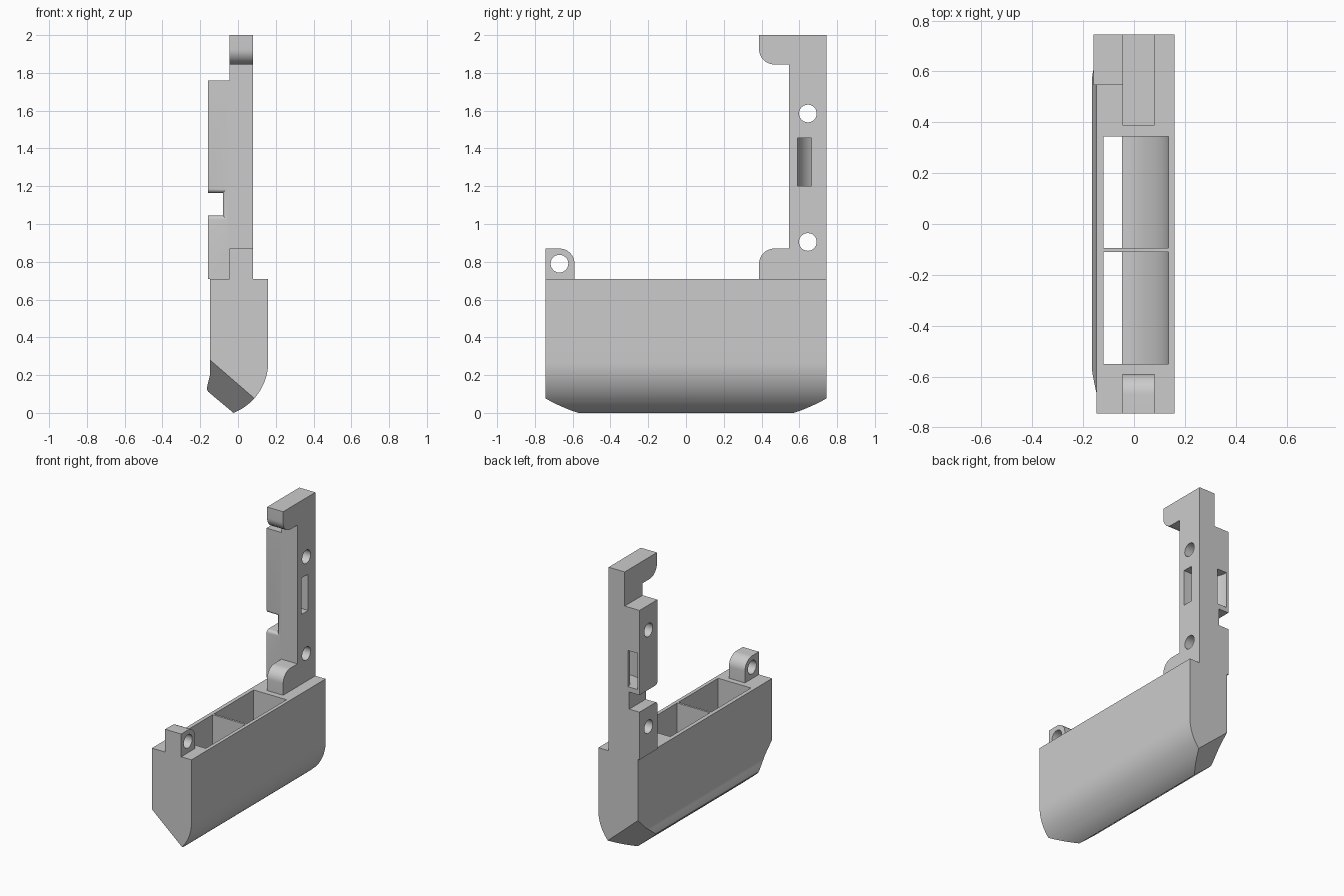
import bpy, bmesh, math
from mathutils import Vector

if "Cube" in bpy.data.objects:
    bpy.data.objects.remove(bpy.data.objects["Cube"])

grey = bpy.data.materials.new("plain grey")
grey.use_nodes = True
grey.diffuse_color = (0.6, 0.6, 0.6, 1)
grey.node_tree.nodes["Principled BSDF"].inputs["Base Color"].default_value = (0.6, 0.6, 0.6, 1)


def finish(name, bm):
    bmesh.ops.recalc_face_normals(bm, faces=bm.faces)
    mesh = bpy.data.meshes.new(name)
    bm.to_mesh(mesh)
    bm.free()
    mesh.materials.append(grey)
    ob = bpy.data.objects.new(name, mesh)
    bpy.context.collection.objects.link(ob)
    return ob


def loft(rings):
    """Closed solid through matching rings of points."""
    bm = bmesh.new()
    rows = [[bm.verts.new(p) for p in ring] for ring in rings]
    n = len(rows[0])
    bm.faces.new(rows[0])
    bm.faces.new(rows[-1])
    for r, s in zip(rows, rows[1:]):
        for i in range(n):
            j = (i + 1) % n
            bm.faces.new((r[i], r[j], s[j], s[i]))
    bmesh.ops.recalc_face_normals(bm, faces=bm.faces)
    return bm


def prism(axis, pts, a, b):
    """Extrude a 2D outline along an axis from a to b."""
    def place(p, t):
        v = list(p)
        v.insert("xyz".index(axis), t)
        return v
    return loft([[place(p, t) for p in pts] for t in (a, b)])


def arc(cx, cy, r, start, end, n=12):
    return [(cx + r * math.cos(math.radians(start + (end - start) * i / n)),
             cy + r * math.sin(math.radians(start + (end - start) * i / n)))
            for i in range(n + 1)]


def box(x0, x1, y0, y1, z0, z1):
    return prism("z", [(x0, y0), (x1, y0), (x1, y1), (x0, y1)], z0, z1)


def combine(ob, bm, operation="DIFFERENCE"):
    tool = finish("tool", bm)
    tool.hide_render = True
    mod = ob.modifiers.new("combine", "BOOLEAN")
    mod.operation, mod.solver, mod.object = operation, "EXACT", tool
    bpy.context.view_layer.objects.active = ob
    bpy.ops.object.modifier_apply(modifier=mod.name)
    bpy.data.objects.remove(tool)


def round_hole(ob, y, z):
    combine(ob, prism("x", arc(y, z, 0.047, 0, 345, 23), -0.3, 0.3))


END, TOP, BACK = 0.745, 0.71, 0.745
LEFT, RIGHT = -0.045, 0.08

# Body: keel-shaped profile with sloping bottom
profile = [(0.16, TOP), (-0.148, TOP), (-0.148, 0.2), (-0.156, 0.17), (-0.163, 0.14),
           (-0.165, 0.125), (-0.158, 0.112)]
profile += arc(-0.13, 0.27, 0.29, -68.6, 0, 20)
bm = prism("y", profile, -END, END)

# Sloping chamfer at both ends of the body
for side in (-1, 1):
    a, b, c = (Vector((x, side * y, z)) for x, y, z in
               ((-0.148, END, 0.28), (0.083, END, 0.08), (-0.024, 0.57, 0)))
    normal = (b - a).cross(c - a)
    if normal.z > 0:
        normal.negate()
    cut = bmesh.ops.bisect_plane(bm, geom=bm.verts[:] + bm.edges[:] + bm.faces[:],
                                 plane_co=a, plane_no=normal, clear_outer=True)
    edges = [e for e in cut["geom_cut"] if isinstance(e, bmesh.types.BMEdge)]
    bmesh.ops.holes_fill(bm, edges=edges, sides=0)
body = finish("body", bm)

# Two pockets with a curved inner wall, open at the sloping bottom
pocket = [(0.135, 0.8), (-0.12, 0.8), (-0.12, -0.1), (-0.05, -0.1)]
pocket += arc(-0.13, 0.27, 0.265, -72.4, 0, 16)
for y0, y1 in ((-0.55, -0.11), (-0.095, 0.345)):
    combine(body, prism("y", pocket, y0, y1))

# Front lug with pivot hole
outline = [(-END, TOP), (-END, 0.87)] + arc(-0.67, 0.79, 0.08, 90, 0) + [(-0.59, TOP)]
lug = finish("front_lug", prism("x", outline, LEFT, RIGHT))
round_hole(lug, -0.67, 0.79)

# Upright with rounded foot and top hook
outline = [(BACK, TOP), (BACK, 2), (0.387, 2)]
outline += arc(0.467, 1.925, 0.08, 180, 270) + [(0.546, 1.845), (0.546, 0.87)]
outline += arc(0.467, 0.79, 0.08, 90, 180) + [(0.387, TOP)]
upright = finish("upright", prism("x", outline, LEFT, RIGHT))

# Thicker side block
combine(upright, box(-0.16, 0, 0.546, BACK, TOP, 1.76), "UNION")

# Side notch, flared with a rounded lip at its front edge
lip = 0.022
rings = []
depths = [lip * (1 - math.cos(math.radians(a))) for a in range(0, 91, 15)]
for y, d in [(0.5, 0)] + [(0.546 + d, d) for d in depths] + [(0.8, lip)]:
    o = lip - math.sqrt(max(0, lip ** 2 - (lip - d) ** 2))
    x, z0, z1 = -0.08 + o, 1.045 - o, 1.165 + o
    rings.append([(-0.3, y, z0), (x, y, z0), (x, y, z1), (-0.3, y, z1)])
combine(upright, loft(rings))

# Curved strap channel from the side face to the back face
channel = [(0.2, 0.59)] + arc(0.01, BACK, 0.155, 270, 180) + [(-0.145, 0.8), (-0.07, 0.8)]
channel += arc(0.01, BACK, 0.08, 180, 270) + [(0.2, 0.665)]
combine(upright, prism("z", channel, 1.2, 1.455))

for z in (0.905, 1.585):
    round_hole(upright, 0.645, z)

# Smooth curved surfaces, keep edges sharp
for ob in bpy.context.view_layer.objects:
    ob.select_set(ob in (body, lug, upright))
bpy.context.view_layer.objects.active = body
bpy.ops.object.shade_smooth_by_angle(angle=math.radians(30))
